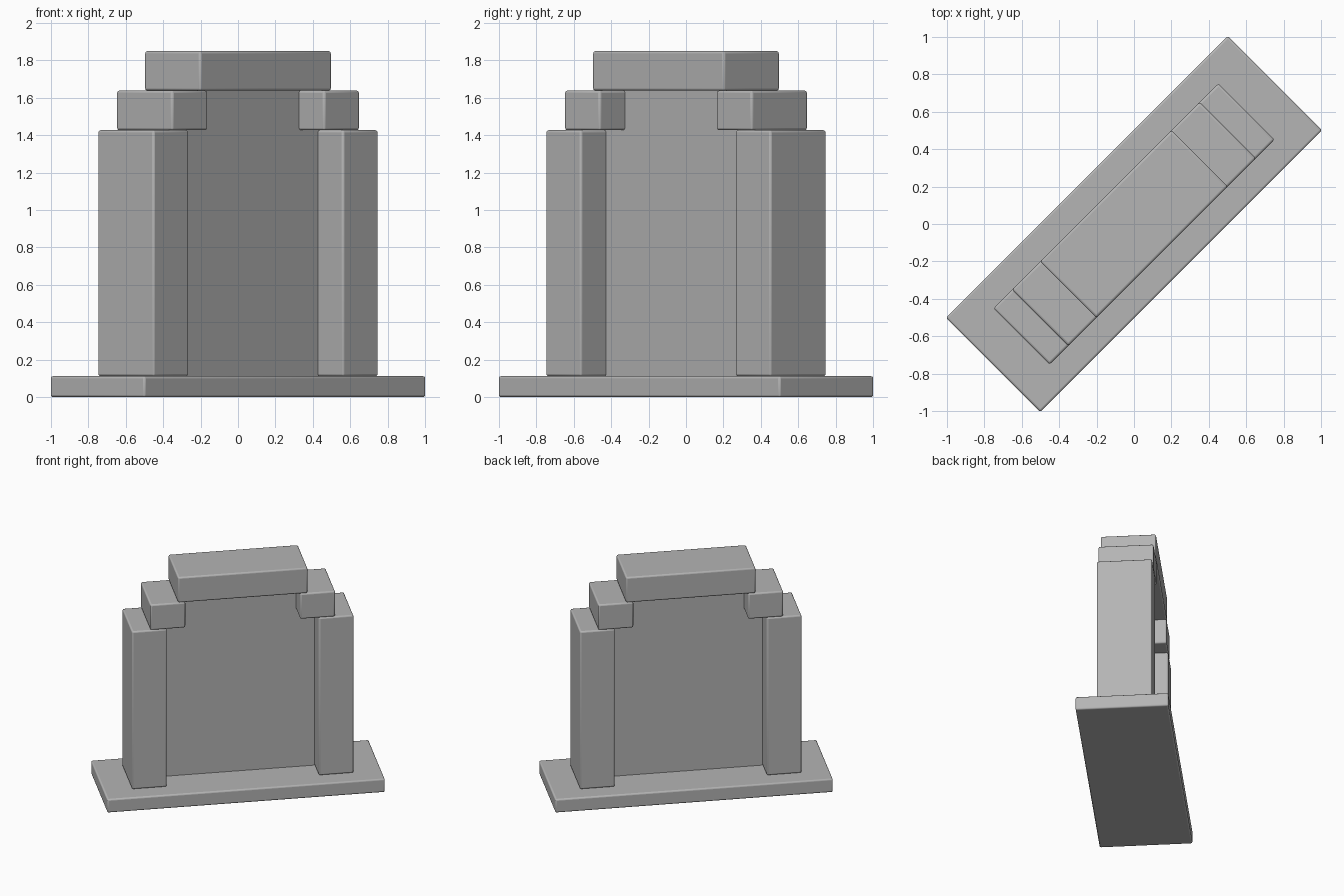
import bpy, math

if "Cube" in bpy.data.objects:
    bpy.data.objects.remove(bpy.data.objects["Cube"])

stone = bpy.data.materials.new("grey stone")
stone.diffuse_color = (0.46, 0.46, 0.46, 1)
stone.use_nodes = True
stone.node_tree.nodes["Principled BSDF"].inputs["Base Color"].default_value = stone.diffuse_color


def block(name, u0, u1, half_depth, z0, z1, bevel=0.012):
    """Rounded block laid along the diagonal axis; u runs along its length."""
    a = math.radians(45)
    u = (u0 + u1) / 2
    bpy.ops.mesh.primitive_cube_add(
        size=1, location=(u * math.cos(a), u * math.sin(a), (z0 + z1) / 2))
    ob = bpy.context.object
    ob.name = name
    ob.scale = (u1 - u0, 2 * half_depth, z1 - z0)
    bpy.ops.object.transform_apply(location=False, rotation=False, scale=True)
    ob.rotation_euler.z = a
    ob.data.materials.append(stone)
    if bevel:
        mod = ob.modifiers.new("rounded edges", 'BEVEL')
        mod.width = bevel
        mod.segments = 3
        bpy.ops.object.shade_smooth_by_angle(angle=math.radians(40))
    return ob


# Ground slab
block("base_slab", -1.065, 1.065, 0.357, 0, 0.112)

# Side pillars and the corbels stepping inward above them
for side, s in (("left", -1), ("right", 1)):
    for part, inner, outer, z0, z1 in (("pillar", 0.583, 0.85, 0.112, 1.427),
                                       ("corbel", 0.44, 0.709, 1.427, 1.639)):
        u0, u1 = sorted((s * inner, s * outer))
        block(f"{side}_{part}", u0, u1, 0.212, z0, z1)

# Lintel across the top
block("lintel", -0.497, 0.497, 0.212, 1.639, 1.85)

# Thin panel filling the opening, stepped to match the corbels
block("lower_panel", -0.6, 0.6, 0.022, 0.105, 1.43, bevel=0)
block("upper_panel", -0.46, 0.46, 0.022, 1.43, 1.645, bevel=0)
